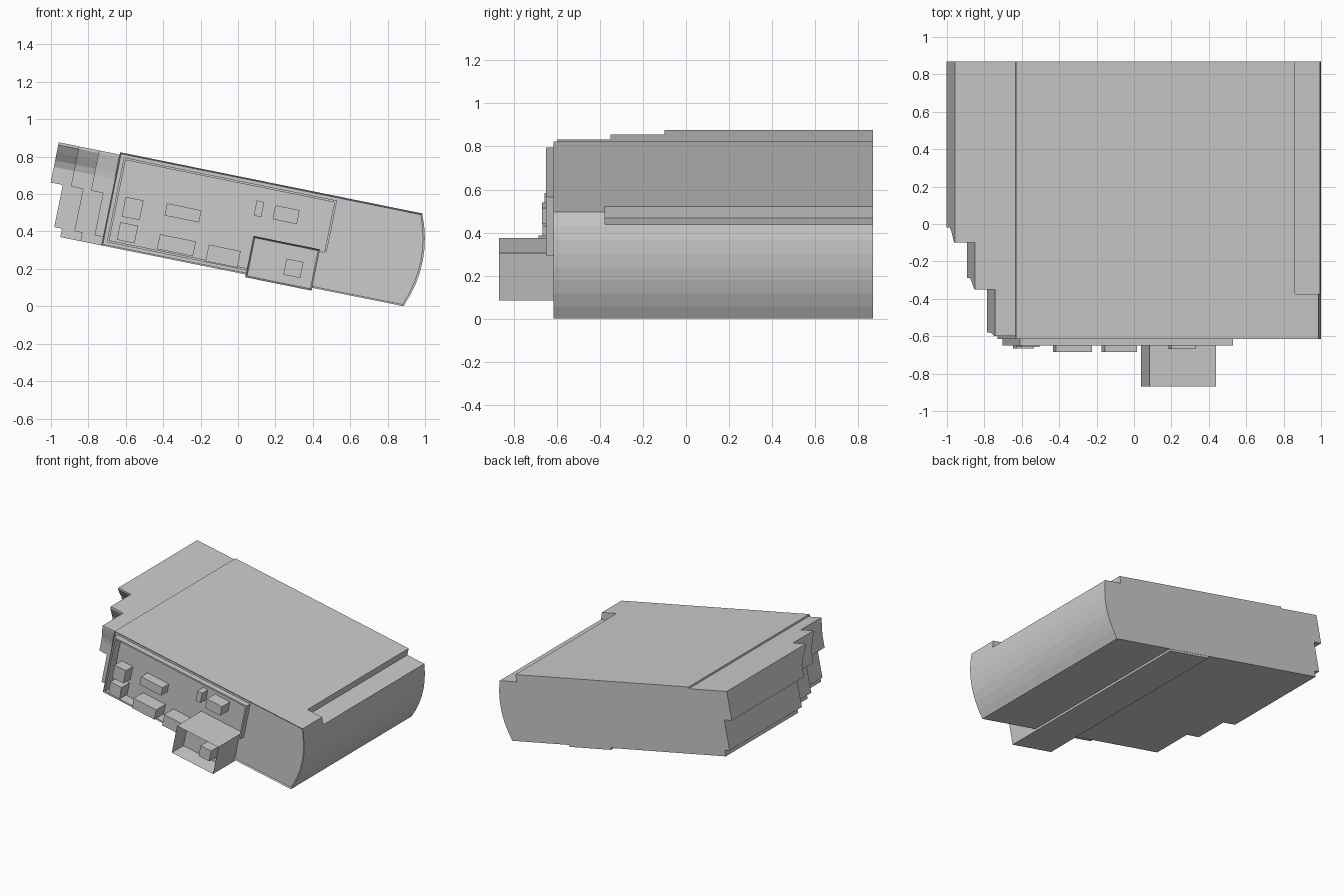
import bpy, bmesh, math

if "Cube" in bpy.data.objects:
    bpy.data.objects.remove(bpy.data.objects["Cube"])

A = math.radians(11.45)
C, S = math.cos(A), math.sin(A)
BACK = 0.868


def place(u, y, v):
    """Tilted body coordinates (u along, v up) to world."""
    return (u * C + v * S, y, -u * S + v * C - 0.005)


def finish(name, bm):
    bmesh.ops.recalc_face_normals(bm, faces=bm.faces)
    me = bpy.data.meshes.new(name)
    bm.to_mesh(me)
    bm.free()
    ob = bpy.data.objects.new(name, me)
    bpy.context.collection.objects.link(ob)
    return ob


def prism(name, pts, a, b, axis='y', inset=None):
    """Extrude a (u,v) profile along y, or a (y,v) profile along u."""
    bm = bmesh.new()
    def ring(t):
        return [bm.verts.new(place(p, t, v) if axis == 'y' else place(t, p, v))
                for p, v in pts]
    r0, r1 = ring(a), ring(b)
    front = bm.faces.new(r0)
    bm.faces.new(r1[::-1])
    n = len(pts)
    for i in range(n):
        j = (i + 1) % n
        bm.faces.new((r0[j], r0[i], r1[i], r1[j]))
    bmesh.ops.recalc_face_normals(bm, faces=bm.faces)
    if inset:
        bmesh.ops.inset_region(bm, faces=[front], thickness=inset[0], depth=-inset[1])
    return finish(name, bm)


def block(name, u0, u1, v0, v1, y0, y1, inset=None):
    return prism(name, [(u0, v0), (u1, v0), (u1, v1), (u0, v1)], y0, y1, inset=inset)


def cut(ob, cutter):
    m = ob.modifiers.new("cut", 'BOOLEAN')
    m.operation = 'DIFFERENCE'
    m.solver = 'EXACT'
    m.object = cutter
    bpy.context.view_layer.objects.active = ob
    bpy.ops.object.modifier_apply(modifier=m.name)
    bpy.data.objects.remove(cutter)


# main body with a bulging right end
profile = [(-0.782, 0.687), (-0.782, 0.179)]
for i in range(9):
    t = -1 + i / 4
    profile.append((0.866 + 0.053 * (1 - t * t), 0.434 + 0.253 * t))
body = prism("main_body", profile, -0.615, BACK, inset=(0.010, 0.008))
# notch along the top right edge, and the recessed equipment bay
cut(body, block("notch_cutter", 0.738, 1.2, 0.632, 0.9, -0.375, 1.2))
cut(body, prism("bay_cutter", [(-0.745, 0.214), (0.02, 0.214), (0.02, 0.38),
                               (0.394, 0.38), (0.394, 0.652), (-0.745, 0.652)],
                -0.9, -0.57))

# thin raised frame round the bay
for name, u0, u1, v0, v1 in [("left", -0.757, -0.745, 0.202, 0.664),
                             ("top", -0.745, 0.394, 0.652, 0.664),
                             ("bottom", -0.745, 0.006, 0.202, 0.214),
                             ("right", 0.394, 0.406, 0.387, 0.664)]:
    block("bay_frame_" + name, u0, u1, v0, v1, -0.65, -0.56)

# small equipment boxes in the bay
for i, (u0, u1, v0, v1, y) in enumerate([
        (-0.706, -0.608, 0.352, 0.459, -0.657), (-0.707, -0.610, 0.225, 0.321, -0.666),
        (-0.482, -0.294, 0.403, 0.469, -0.648), (-0.486, -0.290, 0.219, 0.300, -0.684),
        (-0.219, -0.045, 0.207, 0.297, -0.684), (-0.015, 0.026, 0.497, 0.579, -0.640),
        (0.088, 0.220, 0.498, 0.574, -0.668)]):
    block(f"equipment_box_{i + 1}", u0, u1, v0, v1, y, -0.56)

# open-fronted drawer that runs the whole depth
block("drawer", 0.006, 0.368, 0.165, 0.390, -0.868, BACK - 0.002, inset=(0.012, 0.13))
block("drawer_inner_box", 0.203, 0.295, 0.219, 0.306, -0.83, -0.73)

# three stepped tail sections, each with an overhang and a stepped underside
for k, (front, back_off) in enumerate([(-0.60, 0.02), (-0.35, 0.06), (-0.10, 0.08)]):
    u = -0.894 - 0.11 * k
    y = front + back_off
    upper = [(front, 0.674), (front, 0.660), (front + back_off * 0.35, 0.62),
             (front + back_off * 0.8, 0.575), (y, 0.54), (y, 0.455),
             (BACK, 0.455), (BACK, 0.674)]
    prism(f"tail_overhang_{k + 1}", upper, u, -0.78, axis='u')
    lower = [(u + 0.108, 0.179), (-0.78, 0.179), (-0.78, 0.456),
             (u + 0.066, 0.456), (u + 0.066, 0.225), (u + 0.108, 0.225)]
    if k == 0:
        lower = [(-0.828, 0.225), (-0.78, 0.225), (-0.78, 0.456), (-0.828, 0.456)]
    prism(f"tail_base_{k + 1}", lower, y, BACK)
